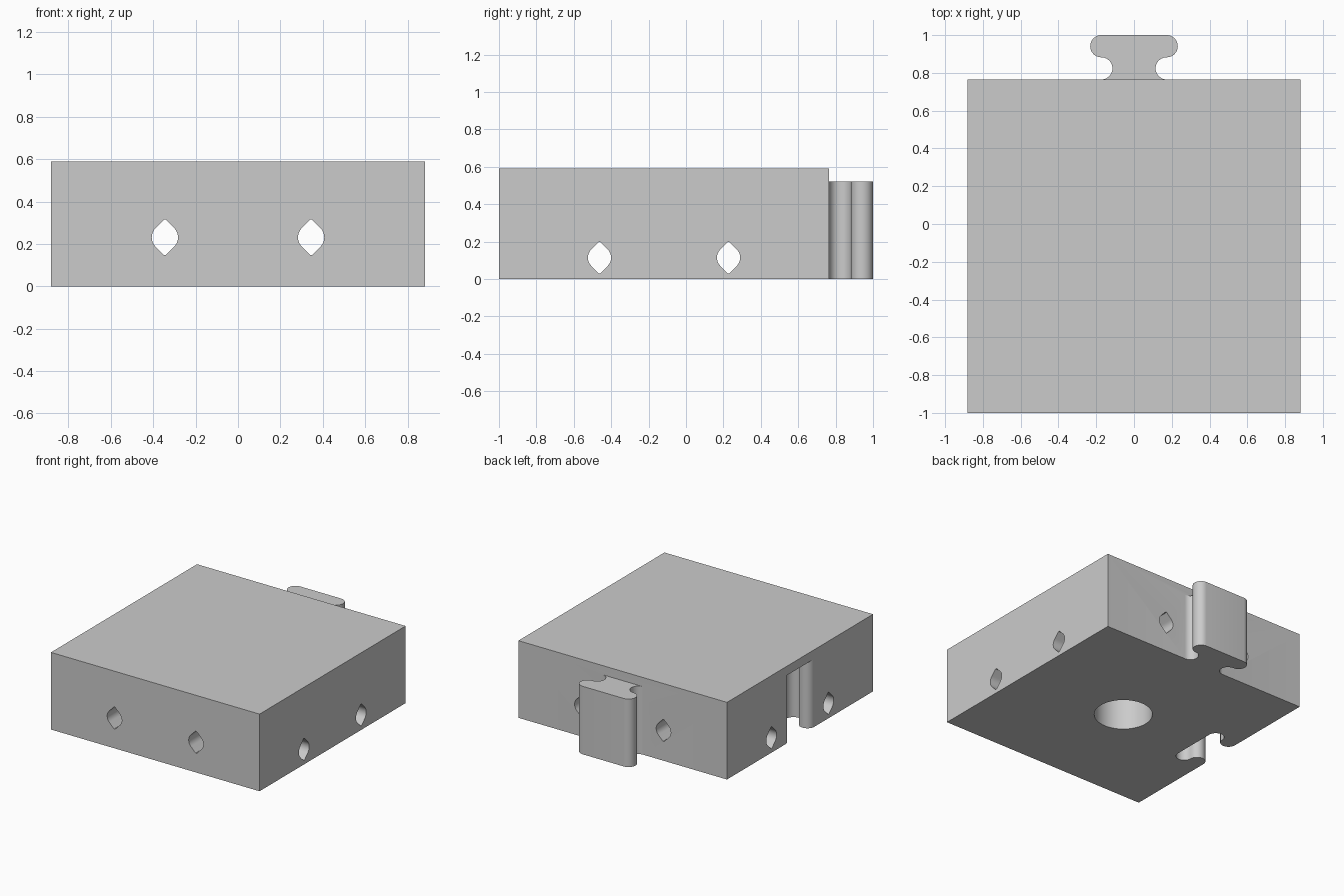
import bpy, bmesh
from math import sin, cos, pi, radians
from mathutils import Matrix, Vector

cube = bpy.data.objects.get("Cube")
if cube:
    bpy.data.objects.remove(cube, do_unlink=True)

HALF = 0.8825          # half the width of the square block
HEIGHT = 0.59
MID_Y = HALF - 1       # block centre, so that block and tab span -1 to 1
TAB_HEIGHT = 0.52
R = (1 - HALF - MID_Y - HALF + HALF) and (2 - 2 * HALF) / 4   # tab lobe radius
LOBE_X = 0.173

grey = bpy.data.materials.new("light grey")
grey.use_nodes = True
grey.diffuse_color = (0.6, 0.6, 0.6, 1)
grey.node_tree.nodes["Principled BSDF"].inputs["Base Color"].default_value = (0.6, 0.6, 0.6, 1)


def prism(name, points, low, high, matrix=Matrix()):
    """Extrude a flat outline from low to high, then place it."""
    bm = bmesh.new()
    face = bm.faces.new([bm.verts.new((x, y, low)) for x, y in points])
    top = bmesh.ops.extrude_face_region(bm, geom=[face])["geom"]
    bmesh.ops.translate(bm, vec=(0, 0, high - low),
                        verts=[v for v in top if isinstance(v, bmesh.types.BMVert)])
    bmesh.ops.transform(bm, matrix=matrix, verts=bm.verts)
    bmesh.ops.recalc_face_normals(bm, faces=bm.faces)
    mesh = bpy.data.meshes.new(name)
    bm.to_mesh(mesh)
    bm.free()
    mesh.materials.append(grey)
    obj = bpy.data.objects.new(name, mesh)
    bpy.context.collection.objects.link(obj)
    return obj


def arc(cx, cy, r, start, end, steps):
    angles = [radians(start + (end - start) * i / steps) for i in range(steps + 1)]
    return [(cx + r * cos(a), cy + r * sin(a)) for a in angles]


def key_outline(root):
    """Connector outline: scooped neck, rounded head; y = 0 is the block face."""
    side = [(LOBE_X, root)] + arc(LOBE_X, R, R, 270, 90, 18)
    side += arc(LOBE_X, 3 * R, R, -90, 90, 18)[1:]
    return side + [(-x, y) for x, y in reversed(side)]


def combine(target, tool, operation):
    mod = target.modifiers.new(operation, 'BOOLEAN')
    mod.operation = operation
    mod.solver = 'EXACT'
    mod.object = tool
    bpy.context.view_layer.objects.active = target
    bpy.ops.object.modifier_apply(modifier=mod.name)
    bpy.data.objects.remove(tool, do_unlink=True)


# Square block
square = [(-HALF, MID_Y - HALF), (HALF, MID_Y - HALF),
          (HALF, MID_Y + HALF), (-HALF, MID_Y + HALF)]
block = prism("connector_block", square, 0, HEIGHT)

# Tab on the back, rooted a little inside the block
back = Matrix.Translation((0, MID_Y + HALF, 0))
combine(block, prism("tab", key_outline(-0.05), 0, TAB_HEIGHT, back), 'UNION')

# Matching slot in the side
side = Matrix.Translation((-HALF, MID_Y, 0)) @ Matrix.Rotation(-pi / 2, 4, 'Z')
combine(block, prism("slot_cutter", key_outline(-0.05), -0.1, TAB_HEIGHT, side), 'DIFFERENCE')

# Round blind bore underneath
bore = arc(0, MID_Y, 0.205, 0, 360, 64)[:-1]
combine(block, prism("bore_cutter", bore, -0.1, TAB_HEIGHT), 'DIFFERENCE')

# Through holes: round sides, pointed and slightly blunted top and bottom
hole = []
for turn in (0, 180):
    s = 1 if turn == 0 else -1
    hole += arc(0, 0, 0.062, turn - 45, turn + 45, 12)
    hole += [(s * 0.004, s * 0.084), (-s * 0.004, s * 0.084)]
upright = Matrix.Rotation(pi / 2, 4, 'X')
for s in (-1, 1):
    lengthwise = Matrix.Translation((s * 0.345, 0, 0.231)) @ upright
    combine(block, prism("long_hole_cutter", hole, -1.2, 1.2, lengthwise), 'DIFFERENCE')
    across = (Matrix.Translation((0, MID_Y + s * 0.345, 0.114))
              @ Matrix.Rotation(pi / 2, 4, 'Z') @ upright)
    combine(block, prism("cross_hole_cutter", hole, -1.2, 1.2, across), 'DIFFERENCE')

# Smooth curves with crisp edges
bpy.ops.object.select_all(action='DESELECT')
block.select_set(True)
bpy.context.view_layer.objects.active = block
bpy.ops.object.shade_smooth_by_angle(angle=radians(30))
